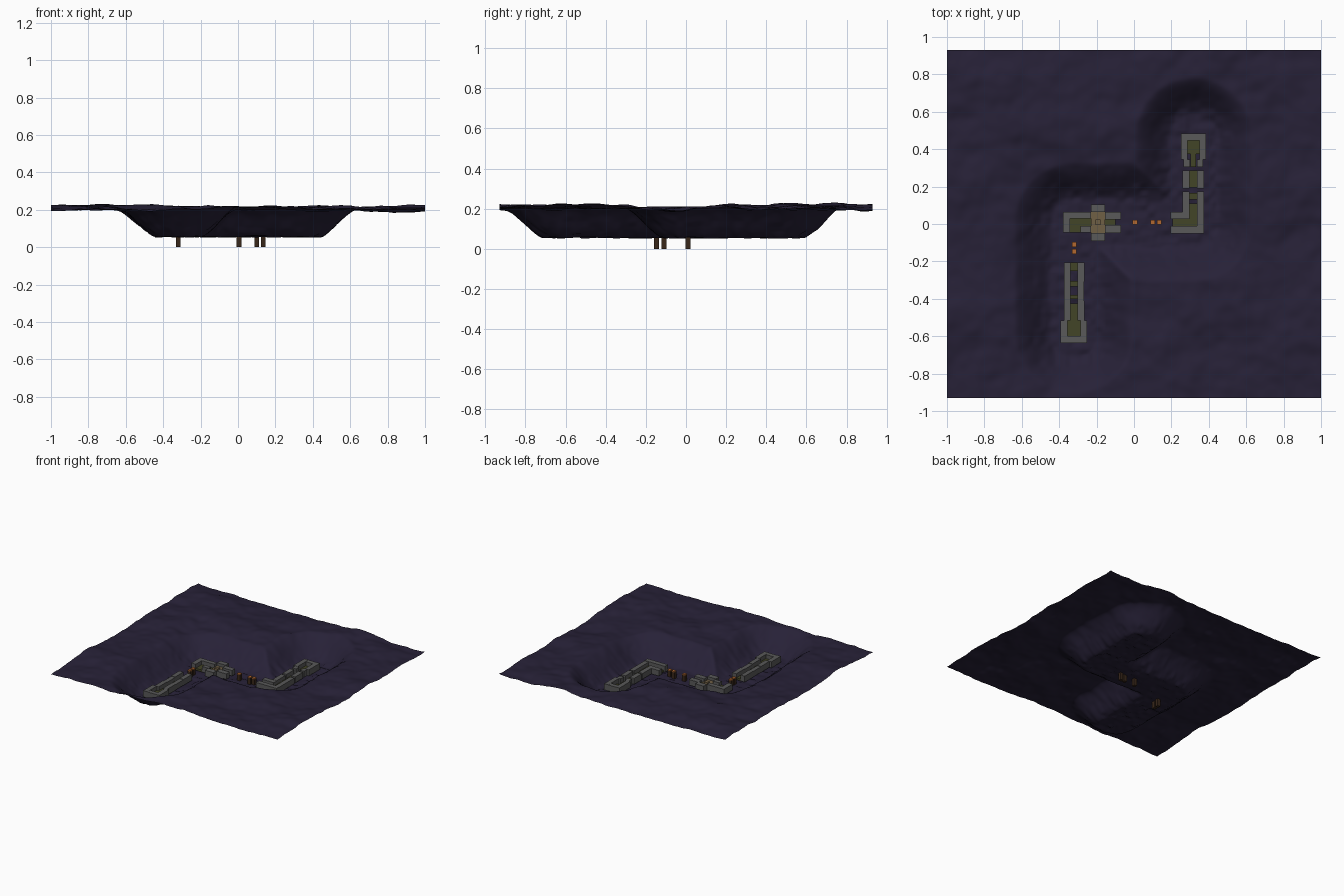
import bpy, bmesh, math, random
from mathutils import Vector, noise

if "Cube" in bpy.data.objects:
    bpy.data.objects.remove(bpy.data.objects["Cube"])

random.seed(4)


def material(name, rgb):
    m = bpy.data.materials.new(name)
    m.diffuse_color = (*rgb, 1)
    m.use_nodes = True
    m.node_tree.nodes["Principled BSDF"].inputs["Base Color"].default_value = m.diffuse_color
    return m


EARTH = material("dark_earth", (0.020, 0.015, 0.038))
STONE = material("stone", (0.1, 0.1, 0.1))
MOSS = material("mossy_floor", (0.055, 0.058, 0.02))
SAND = material("sandstone", (0.16, 0.115, 0.06))
WOOD = material("wood", (0.04, 0.02, 0.01))
EMBER = material("ember", (0.45, 0.14, 0.03))

# Z-shaped centre line of the ravine
PATH = [Vector(p) for p in [(-0.32, -0.59), (-0.32, 0.01), (0.32, 0.01), (0.32, 0.465)]]
COBBLE = {(i, j): random.uniform(-1, 1) for i in range(-30, 31) for j in range(-30, 31)}


def path_distance(p):
    best = 9
    for a, b in zip(PATH, PATH[1:]):
        t = max(0, min(1, (p - a).dot(b - a) / (b - a).length_squared))
        best = min(best, (p - a - (b - a) * t).length)
    return best


def ground_height(x, y):
    d = path_distance(Vector((x, y)))
    t = max(0, min(1, (d - 0.125) / 0.19))
    t = 0.5 * t + 0.5 * t * t * (3 - 2 * t)
    hills = 0.208 + 0.026 * noise.noise((x * 2.3, y * 2.9, 1.7)) \
        + 0.015 * noise.noise((x * 6, y * 7, 5.1)) + 0.006 * noise.noise((x * 15, y * 15, 9))
    cobbles = 0.057 + 0.006 * COBBLE[math.floor(x * 25), math.floor(y * 25)]
    return cobbles * (1 - t) + hills * t


# terrain sheet with the sunken ravine
bm = bmesh.new()
bmesh.ops.create_grid(bm, x_segments=150, y_segments=140, size=1)
for v in bm.verts:
    v.co.y *= 0.93
    v.co.z = ground_height(v.co.x, v.co.y)
mesh = bpy.data.meshes.new("terrain")
bm.to_mesh(mesh)
bm.free()
mesh.materials.append(EARTH)
mesh.shade_smooth()
bpy.context.collection.objects.link(bpy.data.objects.new("terrain", mesh))


def boxes(name, mat, items):
    """One object made of boxes given as (x0, x1, y0, y1, z0, z1)."""
    b = bmesh.new()
    for x0, x1, y0, y1, z0, z1 in items:
        vs = bmesh.ops.create_cube(b, size=1)["verts"]
        for v in vs:
            v.co = ((x0 + x1) / 2 + v.co.x * (x1 - x0), (y0 + y1) / 2 + v.co.y * (y1 - y0),
                    (z0 + z1) / 2 + v.co.z * (z1 - z0))
    me = bpy.data.meshes.new(name)
    b.to_mesh(me)
    b.free()
    me.materials.append(mat)
    bpy.context.collection.objects.link(bpy.data.objects.new(name, me))


Z0, TOP = 0.064, 0.112


def ring(x0, x1, y0, y1, w, sides="NSEW", top=TOP):
    """Walls around a rectangle, only on the named sides."""
    opts = {"N": (x0, x1, y1 - w, y1), "S": (x0, x1, y0, y0 + w),
            "W": (x0, x0 + w, y0, y1), "E": (x1 - w, x1, y0, y1)}
    return [(*opts[s], Z0, top + i * 0.0007) for i, s in enumerate(sides)]


def corridor(x0, x1, y0, y1, w):
    """Pairs of wall blocks along y, stepping slightly in height and width."""
    out, n = [], max(1, round((y1 - y0) / 0.1))
    for i in range(n):
        a, b = y0 + (y1 - y0) * i / n, y0 + (y1 - y0) * (i + 1) / n
        e, h = (i % 2) * 0.002, TOP - 0.004 * (i % 2)
        out += [(x0 + e, x0 + w, a, b, Z0, h), (x1 - w, x1 - e, a, b, Z0, h)]
    return out


# south ruin: long corridor ending in a chamber
boxes("south_chamber_walls", STONE, ring(-0.393, -0.25, -0.635, -0.515, 0.037, "SEW"))
boxes("south_corridor_walls", STONE, corridor(-0.375, -0.265, -0.515, -0.205, 0.036))
boxes("south_floor", MOSS, [(-0.356, -0.287, -0.60, -0.515, Z0, 0.08)] +
      [(-0.339, -0.301, y, y + l, Z0, 0.08) for y, l in
       [(-0.515, 0.09), (-0.40, 0.02), (-0.335, 0.03), (-0.25, 0.045)]])

# west ruin: corner passage joined to a cross-shaped gatehouse
boxes("west_corner_walls", STONE, [
    (-0.38, -0.23, 0.03, 0.065, Z0, TOP), (-0.38, -0.342, -0.045, 0.03, Z0, TOP),
    (-0.285, -0.23, -0.045, -0.012, Z0, TOP - 0.003)])
boxes("west_corner_floor", MOSS, [(-0.342, -0.285, -0.045, 0.03, Z0, 0.08),
                                  (-0.285, -0.23, -0.012, 0.03, Z0, 0.079)])
boxes("gatehouse_arms", STONE, [
    (-0.23, -0.155, 0.065, 0.105, Z0, TOP), (-0.23, -0.155, -0.09, -0.048, Z0, TOP),
    (-0.155, -0.07, 0.024, 0.065, Z0, TOP - 0.004), (-0.155, -0.07, -0.048, -0.006, Z0, TOP - 0.004)])
boxes("gatehouse_floor", SAND, [(-0.23, -0.155, -0.048, 0.065, Z0, 0.088)])
boxes("gatehouse_pedestal", SAND, [(-0.206, -0.178, -0.005, 0.024, 0.088, 0.102)])
boxes("gatehouse_exit_floor", MOSS, [(-0.155, -0.10, -0.006, 0.024, Z0, 0.078)])

# east ruin: corner passage turning north
boxes("east_corner_walls", STONE, [
    (0.195, 0.375, -0.05, -0.012, Z0, TOP), (0.338, 0.375, -0.012, 0.175, Z0, TOP - 0.003),
    (0.195, 0.297, 0.026, 0.065, Z0, TOP - 0.004), (0.26, 0.297, 0.065, 0.175, Z0, TOP - 0.002)])
boxes("east_corner_floor", MOSS, [(0.205, 0.338, -0.012, 0.026, Z0, 0.08),
                                  (0.297, 0.338, 0.026, 0.11, Z0, 0.08),
                                  (0.297, 0.338, 0.13, 0.165, Z0, 0.08)])

# north ruin: loose passage block and end chamber
boxes("north_passage_walls", STONE, corridor(0.26, 0.373, 0.19, 0.285, 0.037) +
      corridor(0.265, 0.37, 0.305, 0.345, 0.034))
boxes("north_chamber_walls", STONE, ring(0.25, 0.385, 0.345, 0.483, 0.036, "NEW"))
boxes("north_floor", MOSS, [(0.297, 0.337, 0.195, 0.285, Z0, 0.08),
                            (0.302, 0.332, 0.305, 0.375, Z0, 0.079),
                            (0.286, 0.349, 0.375, 0.447, Z0, 0.08)])

# wooden posts crossing the gaps, with glowing tops
POSTS = [(-0.32, -0.11), (-0.32, -0.147), (0.005, 0.01), (0.10, 0.01), (0.135, 0.01)]
R = 0.0125
boxes("bridge_posts", WOOD, [(x - R, x + R, y - R, y + R, 0, 0.105) for x, y in POSTS])
boxes("post_tops", EMBER, [(x - R, x + R, y - R, y + R, 0.105, 0.112) for x, y in POSTS])
